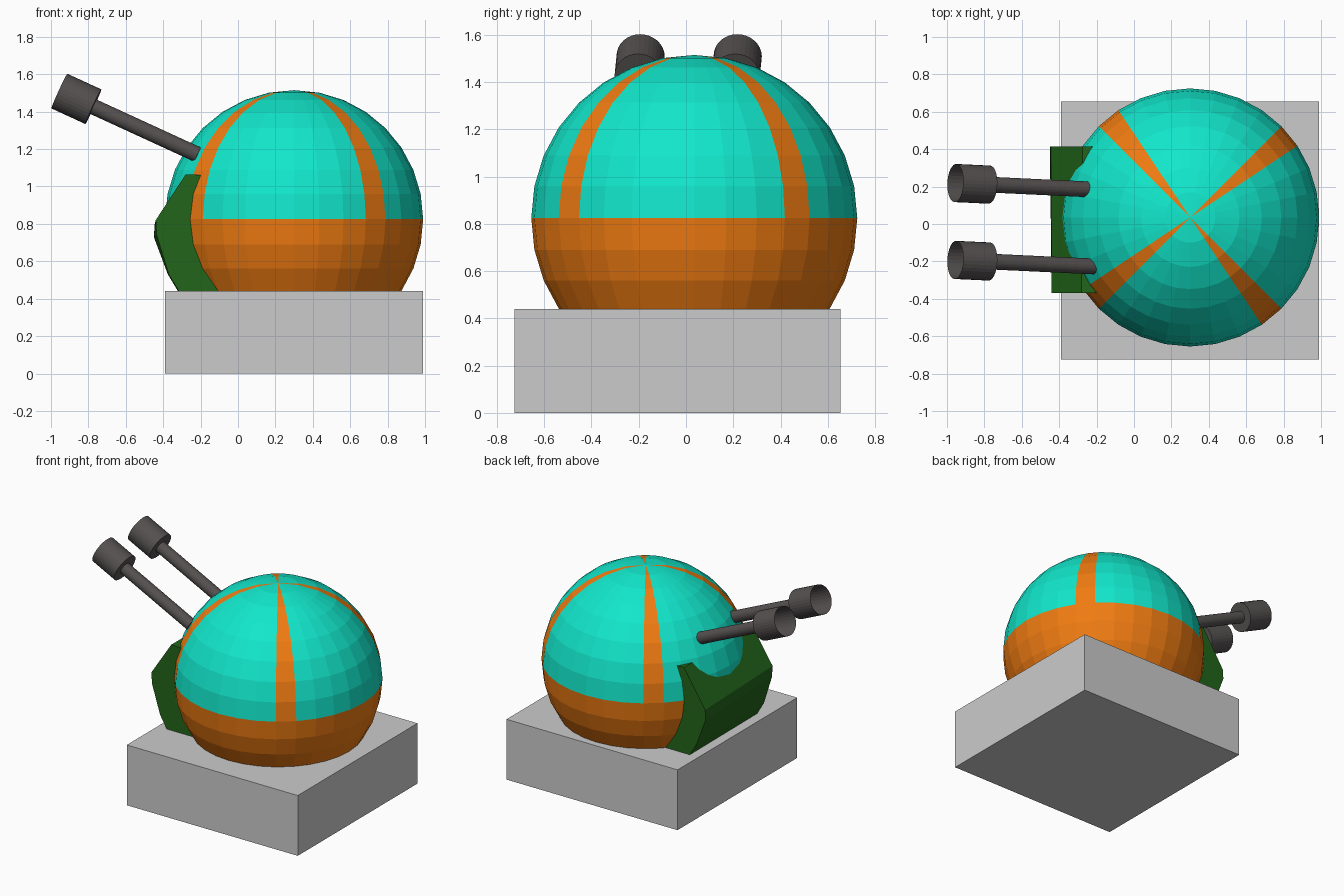
import bpy, bmesh, math
from mathutils import Vector, Matrix

if "Cube" in bpy.data.objects:
    bpy.data.objects.remove(bpy.data.objects["Cube"])


def material(name, rgb):
    m = bpy.data.materials.new(name)
    m.diffuse_color = (*rgb, 1)
    m.use_nodes = True
    m.node_tree.nodes["Principled BSDF"].inputs["Base Color"].default_value = m.diffuse_color
    return m


TEAL = material("teal", (0.006, 0.80, 0.60))
ORANGE = material("orange", (0.87, 0.20, 0.006))
GREEN = material("green", (0.016, 0.13, 0.010))
DARK = material("dark_grey", (0.09, 0.08, 0.08))


def finish(name, bm, *mats):
    me = bpy.data.meshes.new(name)
    bm.to_mesh(me)
    bm.free()
    for m in mats:
        me.materials.append(m)
    ob = bpy.data.objects.new(name, me)
    bpy.context.collection.objects.link(ob)
    return ob


# square base block
bm = bmesh.new()
bmesh.ops.create_cube(bm, size=1, matrix=Matrix.Translation((0.30, -0.035, 0.22))
                      @ Matrix.Diagonal((1.38, 1.38, 0.44, 1)))
finish("base_block", bm)

# dome: orange lower half and four one-segment orange stripes
bm = bmesh.new()
bmesh.ops.create_uvsphere(bm, u_segments=32, v_segments=16, radius=0.69)
for f in bm.faces:
    c = f.calc_center_median()
    seg = int(math.degrees(math.atan2(c.y, c.x)) % 360 / 11.25)
    f.material_index = 1 if c.z < 0 or seg % 8 == 3 else 0
bmesh.ops.translate(bm, verts=bm.verts, vec=(0.30, 0.035, 0.825))
finish("dome", bm, TEAL, ORANGE)

# front armour plate: slightly twisted prism between two end profiles (x, z)
near = [(-0.15, 1.06), (-0.28, 1.065), (-0.44, 0.82), (-0.435, 0.74),
        (-0.37, 0.53), (-0.31, 0.43), (-0.05, 0.43)]
far = [(-0.15, 1.06), (-0.275, 1.065), (-0.445, 0.80), (-0.45, 0.73),
       (-0.375, 0.53), (-0.315, 0.43), (-0.05, 0.43)]
bm = bmesh.new()
a = [bm.verts.new((x, -0.37, z)) for x, z in near]
b = [bm.verts.new((x, 0.415, z)) for x, z in far]
bm.faces.new(a)
bm.faces.new(b[::-1])
for i in range(len(a)):
    j = (i + 1) % len(a)
    bm.faces.new((a[i], b[i], b[j], a[j]))
bmesh.ops.recalc_face_normals(bm, faces=bm.faces)
finish("armour_plate", bm, GREEN)


# twin guns: thin barrel with an open muzzle cup
def gun(name, y):
    start = Vector((-0.215, y, 1.17))
    axis = Vector((-0.74, 0.035, 0.34))
    length, cup = axis.length, 0.20
    rot = axis.to_track_quat('Z', 'Y').to_matrix().to_4x4()
    place = Matrix.Translation(start) @ rot
    bm = bmesh.new()
    for r, z0, z1 in ((0.042, 0, length - cup), (0.102, length - cup, length)):
        bmesh.ops.create_cone(bm, cap_ends=True, segments=32, radius1=r, radius2=r,
                              depth=z1 - z0,
                              matrix=Matrix.Translation((0, 0, (z0 + z1) / 2)))
    bm.faces.ensure_lookup_table()
    mouth = max(bm.faces, key=lambda f: f.calc_center_median().z)
    bmesh.ops.inset_region(bm, faces=[mouth], thickness=0.004)
    bmesh.ops.translate(bm, verts=mouth.verts, vec=(0, 0, 0.01 - cup))
    bm.transform(place)
    finish(name, bm, DARK)


gun("gun_left", 0.184)
gun("gun_right", -0.227)
